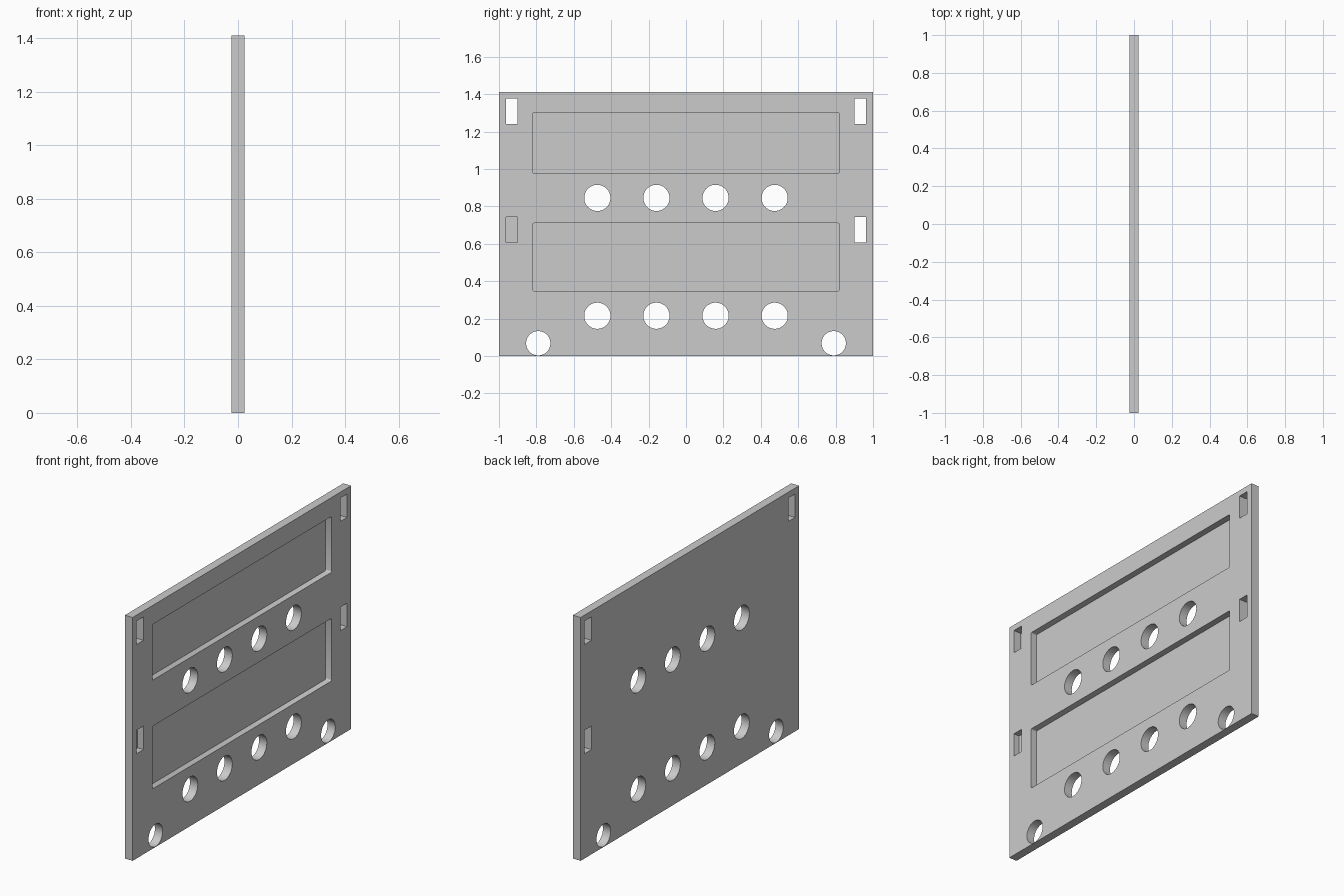
import bpy
import math

old = bpy.data.objects.get("Cube")
if old:
    bpy.data.objects.remove(old, do_unlink=True)

THICK, HEIGHT = 0.05, 1.41
FRONT = THICK / 2          # recessed side faces +x
DEPTH = 0.037              # pocket depth

grey = bpy.data.materials.new("light_grey")
grey.use_nodes = True
colour = (0.6, 0.6, 0.6, 1)
grey.diffuse_color = colour
grey.node_tree.nodes["Principled BSDF"].inputs["Base Color"].default_value = colour


def block(name, x0, x1, y0, y1, z0, z1):
    bpy.ops.mesh.primitive_cube_add(
        size=1, location=((x0 + x1) / 2, (y0 + y1) / 2, (z0 + z1) / 2))
    ob = bpy.context.object
    ob.name = name
    ob.scale = (x1 - x0, y1 - y0, z1 - z0)
    bpy.ops.object.transform_apply(location=False, rotation=False, scale=True)
    ob.data.materials.append(grey)
    return ob


def round_upright_edges(ob, radius):
    # round only the edges that run through the panel
    weights = ob.data.attributes.new("bevel_weight_edge", "FLOAT", "EDGE")
    for e in ob.data.edges:
        a, b = (ob.data.vertices[i].co for i in e.vertices)
        weights.data[e.index].value = 1.0 if abs(a.x - b.x) > 0.001 else 0.0
    mod = ob.modifiers.new("corners", "BEVEL")
    mod.limit_method = "WEIGHT"
    mod.width = radius
    mod.segments = 3


def hole(name, y, z, radius):
    bpy.ops.mesh.primitive_cylinder_add(
        vertices=48, radius=radius, depth=0.2, location=(0, y, z),
        rotation=(0, math.pi / 2, 0))
    ob = bpy.context.object
    ob.name = name
    ob.data.materials.append(grey)
    return ob


panel = block("panel", -FRONT, FRONT, -1, 1, 0, HEIGHT)
cutters = []

# two long shallow pockets, each with a row of four holes below
for z0, z1, row in ((0.977, 1.30, 0.845), (0.347, 0.71, 0.215)):
    pocket = block("pocket_cutter", FRONT - DEPTH, 0.1, -0.82, 0.82, z0, z1)
    round_upright_edges(pocket, 0.008)
    cutters.append(pocket)
    for i in range(4):
        cutters.append(hole("row_hole_cutter", (i - 1.5) * 0.316, row, 0.07))

# side slots; the lower one at -y is blind
for side in (-1, 1):
    for z in (1.308, 0.675):
        blind = side < 0 and z < 1
        cutters.append(block("slot_cutter", FRONT - DEPTH if blind else -0.1, 0.1,
                             side * 0.932 - 0.031, side * 0.932 + 0.031,
                             z - 0.068, z + 0.068))
    # mounting holes close to the bottom edge
    cutters.append(hole("corner_hole_cutter", side * 0.79, 0.068, 0.065))

# cut everything out of the panel
for cutter in cutters:
    mod = panel.modifiers.new("cut", "BOOLEAN")
    mod.operation = "DIFFERENCE"
    mod.solver = "EXACT"
    mod.object = cutter
    bpy.context.view_layer.objects.active = panel
    bpy.ops.object.modifier_apply(modifier=mod.name)
    bpy.data.objects.remove(cutter, do_unlink=True)

bpy.ops.object.select_all(action="DESELECT")
panel.select_set(True)
bpy.context.view_layer.objects.active = panel
bpy.ops.object.shade_smooth_by_angle(angle=math.radians(35))
